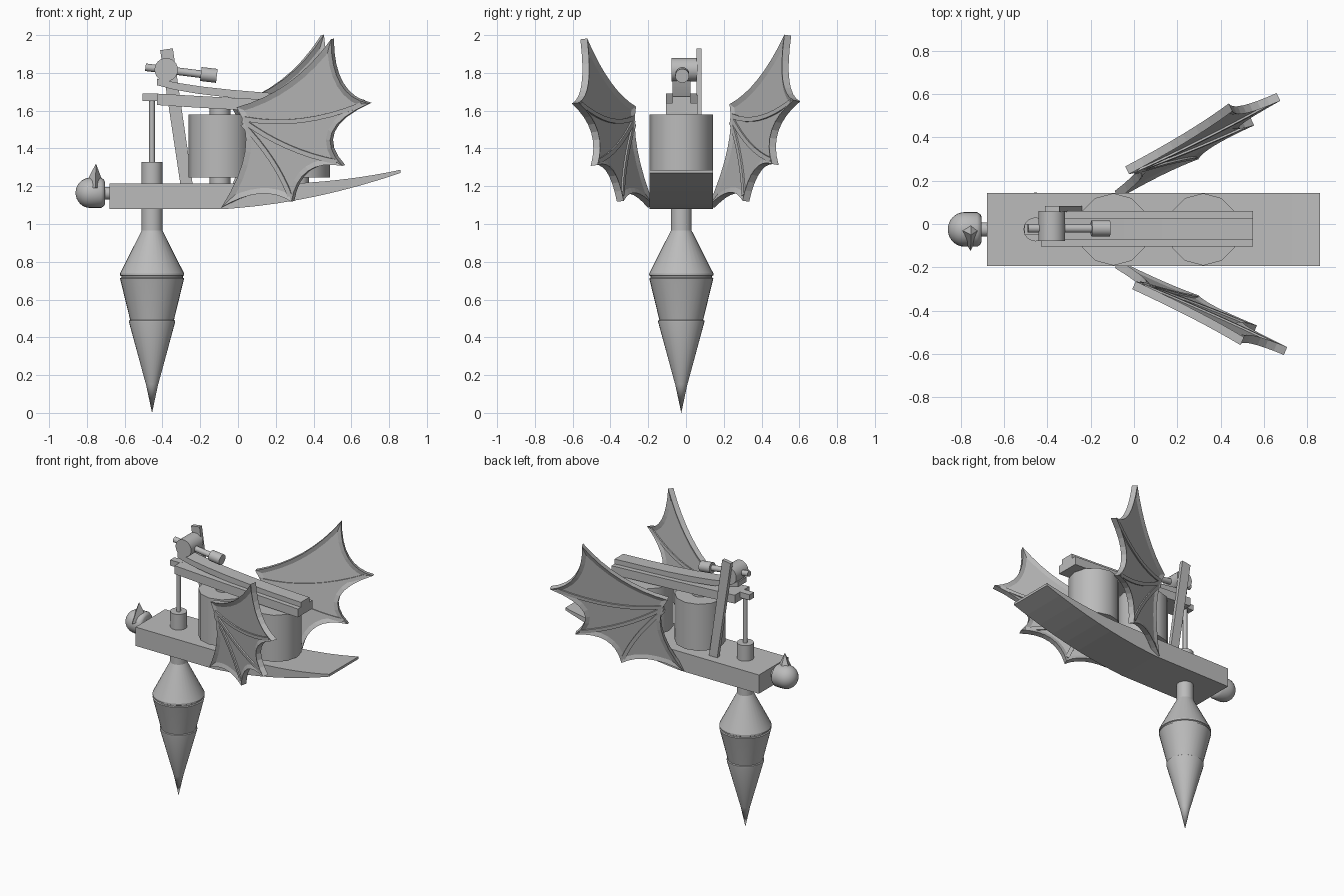
import bpy, bmesh, math
from mathutils import Vector

if "Cube" in bpy.data.objects:
    bpy.data.objects.remove(bpy.data.objects["Cube"])

YC = -0.025  # middle plane of the machine

grey = bpy.data.materials.new("plain grey")
grey.diffuse_color = (0.5, 0.5, 0.5, 1)
grey.use_nodes = True
grey.node_tree.nodes["Principled BSDF"].inputs["Base Color"].default_value = grey.diffuse_color


def finish(name, bm, smooth=0):
    bmesh.ops.recalc_face_normals(bm, faces=bm.faces[:])
    me = bpy.data.meshes.new(name)
    bm.to_mesh(me)
    bm.free()
    ob = bpy.data.objects.new(name, me)
    bpy.context.collection.objects.link(ob)
    me.materials.append(grey)
    if smooth:
        bpy.ops.object.select_all(action='DESELECT')
        ob.select_set(True)
        bpy.context.view_layer.objects.active = ob
        bpy.ops.object.shade_smooth_by_angle(angle=math.radians(smooth))
    return ob


def prism_into(bm, a, b):
    """Closed solid between two matching outlines; returns the two caps."""
    va, vb = [bm.verts.new(p) for p in a], [bm.verts.new(p) for p in b]
    caps = [bm.faces.new(va), bm.faces.new(vb[::-1])]
    n = len(a)
    for i in range(n):
        j = (i + 1) % n
        bm.faces.new((va[j], va[i], vb[i], vb[j]))
    return caps


def slab(name, profile, y0, y1):
    bm = bmesh.new()
    prism_into(bm, [(x, y0, z) for x, z in profile], [(x, y1, z) for x, z in profile])
    return finish(name, bm)


def lathe(name, start, axis, profile, n=24, smooth=35):
    """Revolve (distance, radius) pairs around an axis."""
    start = Vector(start)
    axis = Vector(axis).normalized()
    u = axis.orthogonal().normalized()
    if abs(axis.z) > 0.99:
        u = Vector((1, 0, 0))
    v = axis.cross(u)
    bm = bmesh.new()
    rings = []
    for d, r in profile:
        c = start + axis * d
        if r == 0:
            rings.append([bm.verts.new(c)] * n)
        else:
            rings.append([bm.verts.new(c + r * (u * math.cos(2 * math.pi * k / n)
                          + v * math.sin(2 * math.pi * k / n))) for k in range(n)])
    for a, b in zip(rings, rings[1:]):
        for k in range(n):
            j = (k + 1) % n
            bm.faces.new(list(dict.fromkeys((a[k], a[j], b[j], b[k]))))
    for ring in (rings[0], rings[-1]):
        if ring[0] != ring[1]:
            bm.faces.new(ring)
    return finish(name, bm, smooth)


def rod(name, a, b, r, n=24):
    d = Vector(b) - Vector(a)
    return lathe(name, a, d, [(0, r), (d.length, r)], n)


def bezier(a, c, b, n=8):
    return [tuple((1 - t) ** 2 * p + 2 * t * (1 - t) * q + t * t * r
                  for p, q, r in zip(a, c, b)) for t in (i / n for i in range(n + 1))]


# Deck with an upswept tail
deck = [(-0.68, 1.08), (-0.06, 1.08)]
deck += bezier((0.0, 1.085), (0.42, 1.12), (0.86, 1.27))
deck += bezier((0.86, 1.287), (0.6, 1.23), (0.3, 1.215)) + [(-0.68, 1.215)]
slab("deck", deck, -0.193, 0.143)

# Drill hanging below, with stepped collars
dx = -0.455
lathe("drill", (dx, YC, 0), (0, 0, 1), [
    (0, 0), (0.155, 0.033), (0.16, 0.035), (0.48, 0.122), (0.488, 0.122), (0.492, 0.116),
    (0.705, 0.168), (0.712, 0.170), (0.716, 0.163), (0.724, 0.163), (0.728, 0.170),
    (0.738, 0.170), (0.965, 0.055), (1.09, 0.055)], 32, 25)
rod("drill_socket", (dx, YC, 1.21), (dx, YC, 1.327), 0.055)
rod("drill_rod", (dx, YC, 1.3), (dx, YC, 1.69), 0.015, 16)
slab("rod_clamp", [(-0.505, 1.65), (-0.42, 1.65), (-0.42, 1.69), (-0.505, 1.69)], -0.05, 0.0)

# Two drums with short stubs above and below
for i, x in enumerate((-0.095, 0.32)):
    rod(f"drum_{i + 1}", (x, YC, 1.245), (x, YC, 1.58), 0.167, 12)
    rod(f"drum_stub_{i + 1}", (x, YC, 1.2), (x, YC, 1.63), 0.055, 12)

# Rocking beam and the narrower rib above it
beam = bezier((-0.43, 1.63), (0.0, 1.60), (0.55, 1.58), 4)
beam += bezier((0.55, 1.64), (0.0, 1.665), (-0.43, 1.69), 4)
slab("beam", beam, -0.105, 0.06)
rib = bezier((-0.43, 1.735), (-0.2, 1.66), (0.55, 1.635), 6)
rib += bezier((0.55, 1.675), (-0.15, 1.70), (-0.43, 1.77), 6)
slab("beam_rib", rib, -0.072, 0.025)

# Leaning post with hammer pivot
slab("post", [(-0.305, 1.21), (-0.24, 1.21), (-0.345, 1.93), (-0.412, 1.92)], 0.055, 0.082)
rod("hammer_pivot", (-0.38, -0.078, 1.817), (-0.38, 0.06, 1.817), 0.062)
rod("hammer_shaft", (-0.49, -0.02, 1.83), (-0.18, -0.02, 1.791), 0.02, 16)
rod("hammer_head", (-0.197, -0.02, 1.794), (-0.112, -0.02, 1.784), 0.037)

# Rounded nose, its neck and its pointed horn
nose = [(0.078 * (1 - math.cos(a)), 0.08 * math.sin(a))
        for a in (i * math.pi / 16 for i in range(9))]
lathe("nose", (-0.86, YC, 1.165), (1, 0, 0), nose + [(0.135, 0.08), (0.15, 0.07), (0.155, 0.06)])
rod("nose_neck", (-0.72, YC, 1.163), (-0.67, YC, 1.163), 0.033)
bm = bmesh.new()
base = [bm.verts.new(p) for p in ((-0.815, -0.02, 1.20), (-0.755, 0.01, 1.21),
                                  (-0.705, -0.02, 1.195), (-0.755, -0.125, 1.19))]
tip = bm.verts.new((-0.752, -0.05, 1.32))
bm.faces.new(base)
for i in range(4):
    bm.faces.new((base[i], base[(i + 1) % 4], tip))
finish("nose_horn", bm)

# Bat wings: recessed membrane inside a rim, with curved finger ribs
corners = [(-0.08, 1.09), (0.0, 1.62), (0.5, 1.98), (0.7, 1.64), (0.56, 1.31), (0.29, 1.12)]
pulls = [(0.13, 1.42), (0.3, 1.70), (0.5, 1.68), (0.38, 1.5), (0.33, 1.35), (0.14, 1.22)]
outline = []
for i, c in enumerate(corners):
    outline += bezier(c, pulls[i], corners[(i + 1) % 6])[:-1]
fingers = [((0.03, 1.56), (0.33, 1.50), (0.66, 1.635)),
           ((0.03, 1.55), (0.26, 1.38), (0.53, 1.33)),
           ((0.03, 1.53), (0.21, 1.34), (0.28, 1.15))]


def place(x, z, side):
    h = z - 1.09
    if side < 0:
        return Vector((x, -0.185 - 0.43 * (x + 0.08) - 0.12 * h, z))
    x -= 0.06 * h
    return Vector((x, 0.135 + 0.48 * (x + 0.08) + 0.17 * h, 1.09 + h * 1.022))


for side, label in ((-1, "front"), (1, "back")):
    o = place(0, 1.5, side)
    nrm = (place(1, 1.5, side) - o).cross(place(0, 2.5, side) - o).normalized()

    def sheet(bm, pts, half):
        pts = [place(x, z, side) for x, z in pts]
        return prism_into(bm, [p + nrm * half for p in pts], [p - nrm * half for p in pts])

    bm = bmesh.new()
    caps = sheet(bm, outline, 0.02)
    bmesh.ops.recalc_face_normals(bm, faces=bm.faces[:])
    for cap in caps:
        bmesh.ops.inset_region(bm, faces=[cap], thickness=0.028, depth=-0.011,
                               use_even_offset=True, use_boundary=True)
    finish(label + "_wing", bm)

    bm = bmesh.new()
    for a, c, b in fingers:
        path = bezier(a, c, b)
        left, right = [], []
        for i, (x, z) in enumerate(path):
            p, q = path[max(i - 1, 0)], path[min(i + 1, 8)]
            d = Vector((q[0] - p[0], q[1] - p[1])).normalized() * 0.012
            left.append((x - d.y, z + d.x))
            right.append((x + d.y, z - d.x))
        sheet(bm, left + right[::-1], 0.018)
    finish(label + "_wing_fingers", bm)
